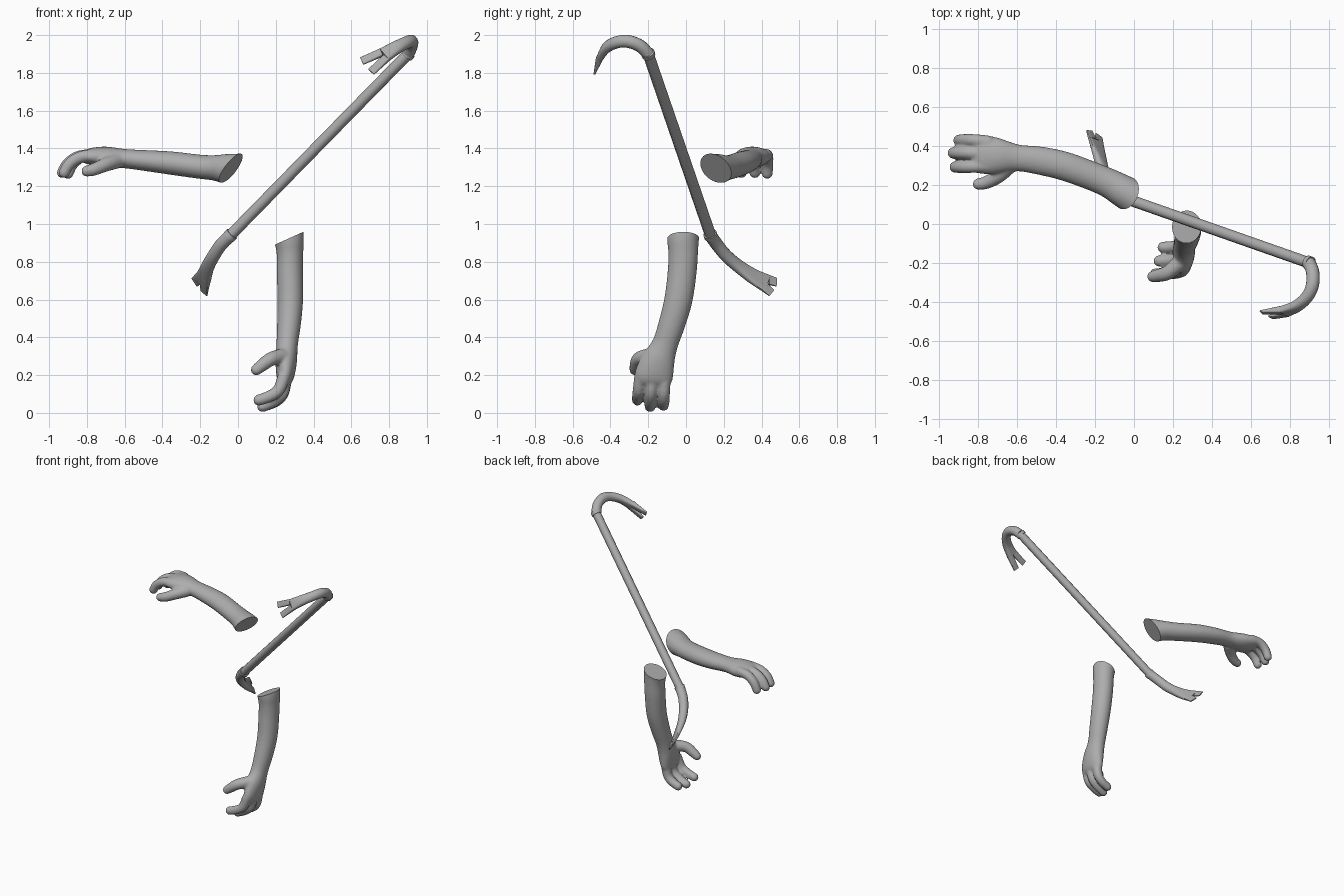
import bpy, bmesh, math
from mathutils import Vector

old = bpy.data.objects.get("Cube")
if old:
    bpy.data.objects.remove(old, do_unlink=True)

grey = bpy.data.materials.new("plain grey")
grey.use_nodes = True
grey.diffuse_color = (0.42, 0.42, 0.42, 1)
grey.node_tree.nodes["Principled BSDF"].inputs["Base Color"].default_value = (0.42, 0.42, 0.42, 1)


def spline(rows, steps):
    """Catmull-Rom through rows of position and section values."""
    if steps == 1:
        return rows
    out = []
    for i in range(len(rows) - 1):
        quad = [rows[max(0, min(len(rows) - 1, i + k))] for k in (-1, 0, 1, 2)]
        for s in range(steps):
            t = s / steps
            out.append([0.5 * (2 * b + (c - a) * t + (2 * a - 5 * b + 4 * c - d) * t ** 2
                               + (3 * b - a - 3 * c + d) * t ** 3) for a, b, c, d in zip(*quad)])
    return out + [rows[-1]]


def tube(bm, rows, side, sides=16, steps=4):
    """Sweep rows of x, y, z, half width, half thickness, squareness power."""
    rows = spline([tuple(r) + (1,) * (6 - len(r)) for r in rows], steps)
    pts = [Vector(r[:3]) for r in rows]
    rings = []
    for i, (p, r) in enumerate(zip(pts, rows)):
        t = (pts[min(i + 1, len(pts) - 1)] - pts[max(i - 1, 0)]).normalized()
        w = (side - t * side.dot(t)).normalized()
        n = t.cross(w)
        ring = []
        for k in range(sides):
            a = 2 * math.pi * (k + 0.5) / sides
            c, s = math.cos(a), math.sin(a)
            c, s = (math.copysign(abs(v) ** r[5], v) for v in (c, s))
            ring.append(bm.verts.new(p + w * c * r[3] + n * s * r[4]))
        rings.append(ring)
    for a, b in zip(rings, rings[1:]):
        for k in range(sides):
            j = (k + 1) % sides
            bm.faces.new((a[k], a[j], b[j], b[k]))
    bm.faces.new(rings[0][::-1])
    bm.faces.new(rings[-1])


def finish(bm, name):
    bmesh.ops.recalc_face_normals(bm, faces=bm.faces)
    mesh = bpy.data.meshes.new(name)
    bm.to_mesh(mesh)
    bm.free()
    mesh.materials.append(grey)
    ob = bpy.data.objects.new(name, mesh)
    bpy.context.collection.objects.link(ob)
    return ob


def smooth(ob, angle=40):
    bpy.ops.object.select_all(action='DESELECT')
    ob.select_set(True)
    bpy.context.view_layer.objects.active = ob
    bpy.ops.object.shade_smooth_by_angle(angle=math.radians(angle))


def digit(bm, path, r0, r1):
    """Finger or thumb with a round tip."""
    last = len(path) - 1
    tube(bm, [(*p, r0 + (r1 - r0) * i / last, r0 + (r1 - r0) * i / last)
              for i, p in enumerate(path)], Vector((0.1, 1, 0.1)))
    ball = bmesh.ops.create_icosphere(bm, subdivisions=3, radius=r1)
    bmesh.ops.translate(bm, verts=ball["verts"], vec=path[-1])


def arm(name, rows, fingers, thumb, cut_co, cut_no):
    bm = bmesh.new()
    tube(bm, rows, Vector((0, 1, 0)), 24)
    for path in fingers:
        digit(bm, path, 0.034, 0.03)
    digit(bm, thumb, 0.042, 0.03)
    ob = finish(bm, name)
    # blend the hand into one skin
    mod = ob.modifiers.new("blend", 'REMESH')
    mod.mode = 'VOXEL'
    mod.voxel_size = 0.008
    mod = ob.modifiers.new("soften", 'SMOOTH')
    mod.factor = 0.5
    mod.iterations = 7
    deps = bpy.context.evaluated_depsgraph_get()
    skin = bpy.data.meshes.new_from_object(ob.evaluated_get(deps))
    ob.modifiers.clear()
    # slanted flat cut at the elbow
    bm = bmesh.new()
    bm.from_mesh(skin)
    cut = bmesh.ops.bisect_plane(bm, geom=bm.verts[:] + bm.edges[:] + bm.faces[:],
                                 plane_co=cut_co, plane_no=cut_no, clear_outer=True)
    rim = [e for e in cut["geom_cut"] if isinstance(e, bmesh.types.BMEdge)]
    bmesh.ops.contextual_create(bm, geom=rim)
    bmesh.ops.recalc_face_normals(bm, faces=bm.faces)
    bm.to_mesh(ob.data)
    bm.free()
    smooth(ob)


# Raised arm, reaching sideways
arm("right_arm",
    [(.10, .08, 1.275, .10, .10), (-.05, .165, 1.29, .085, .082), (-.12, .205, 1.297, .077, .068),
     (-.2, .24, 1.303, .074, .064), (-.35, .295, 1.322, .075, .062), (-.48, .325, 1.335, .073, .056),
     (-.6, .34, 1.346, .069, .051), (-.7, .35, 1.354, .092, .056), (-.78, .357, 1.357, .1, .045),
     (-.82, .36, 1.35, .085, .03)],
    [[(-.74, .42, 1.365), (-.82, .43, 1.36), (-.875, .432, 1.32), (-.9, .43, 1.268)],
     [(-.74, .36, 1.365), (-.84, .365, 1.357), (-.9, .365, 1.32), (-.93, .365, 1.272)],
     [(-.74, .3, 1.365), (-.83, .295, 1.355), (-.89, .293, 1.32), (-.92, .293, 1.272)]],
    [(-.64, .3, 1.335), (-.7, .245, 1.315), (-.76, .213, 1.29), (-.8, .205, 1.28)],
    (-.045, .16, 1.285), (.72, -.35, -.6))

# Lowered arm, hanging down
arm("left_arm",
    [(.245, 0, 1.06, .09, .09), (.268, -.015, .93, .085, .081), (.275, -.015, .85, .079, .071),
     (.275, -.02, .75, .077, .07), (.277, -.04, .6, .075, .068), (.27, -.075, .47, .071, .063),
     (.26, -.112, .36, .069, .057), (.255, -.15, .27, .092, .057), (.25, -.172, .19, .102, .046),
     (.24, -.18, .15, .085, .03)],
    [[(.245, -.24, .2), (.215, -.25, .12), (.16, -.255, .085), (.11, -.257, .068)],
     [(.25, -.18, .17), (.235, -.185, .105), (.19, -.188, .062), (.13, -.19, .034)],
     [(.25, -.115, .17), (.238, -.117, .105), (.205, -.118, .065), (.15, -.12, .04)]],
    [(.235, -.2, .3), (.175, -.25, .285), (.125, -.265, .25), (.097, -.27, .228)],
    (.267, -.015, .923), (-.41, 0, .91))

# Crowbar: shaft, collars, hooked claw and flared chisel
side = Vector((.62, -.32, -.716)).normalized()
low, high = Vector((-.04, .13, .94)), Vector((.90, -.20, 1.90))
axis = (high - low).normalized()

bm = bmesh.new()
tube(bm, [(*low, .03, .03), (*high, .03, .03)], side, 8, 1)
smooth(finish(bm, "bar_shaft"), 50)

for name, p in (("lower_collar", low), ("upper_collar", high)):
    bm = bmesh.new()
    tube(bm, [(*(p - axis * .012), .036, .036), (*(p + axis * .012), .036, .036)], side, 16, 1)
    smooth(finish(bm, name))


def forked_end(name, rows, tip, inner, outer, thin):
    """Curved bar that flattens, then splits into two prongs."""
    bm = bmesh.new()
    tube(bm, rows, side, 16, 5)
    x, y, z, w, n, e = rows[-1]
    root, tip = Vector((x, y, z)), Vector(tip)
    for s in (-1, 1):
        a = root + side * s * w / 2
        b = tip + side * s * (inner + outer) / 2
        tube(bm, [(*a, w / 2, n, e), (*b, (outer - inner) / 2, thin, e)], side, 16, 1)
    smooth(finish(bm, name))


forked_end("hook_claw",
           [(.90, -.20, 1.90, .034, .034, 1), (.918, -.245, 1.944, .034, .034, 1),
            (.918, -.31, 1.967, .034, .034, 1), (.893, -.37, 1.961, .034, .031, 1),
            (.84, -.42, 1.935, .036, .026, .8), (.772, -.45, 1.893, .041, .019, .4)],
           (.68, -.467, 1.834), .018, .062, .005)
forked_end("chisel_end",
           [(-.04, .13, .94, .034, .034, 1), (-.09, .165, .89, .034, .034, 1),
            (-.13, .215, .83, .035, .032, 1), (-.16, .28, .775, .037, .026, .8),
            (-.18, .36, .72, .046, .017, .5), (-.197, .43, .683, .058, .009, .35)],
           (-.205, .467, .663), .014, .066, .004)
